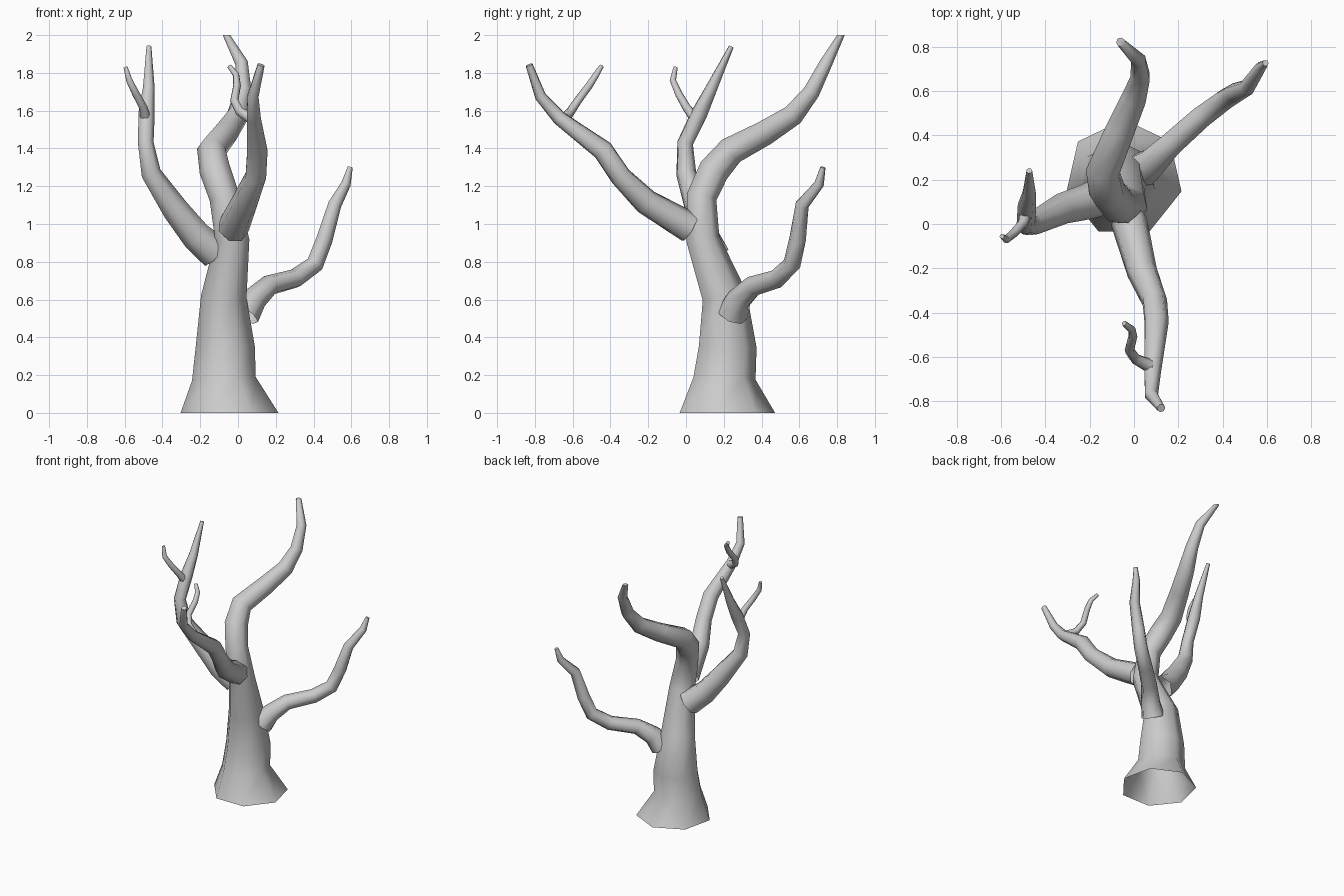
import bpy, bmesh, math
from mathutils import Vector

SIDES = 7


def limb(name, pts, start_dir=None, end_dir=None):
    """Tapered seven-sided tube through (x, y, z, radius) points, open root, flat tip."""
    P = [Vector(p[:3]) for p in pts]
    n = len(P)
    tans = []
    for i in range(n):
        a = (P[i] - P[i - 1]).normalized() if i else Vector()
        b = (P[i + 1] - P[i]).normalized() if i < n - 1 else Vector()
        tans.append((a + b).normalized())
    if start_dir:
        tans[0] = Vector(start_dir).normalized()
    if end_dir:
        tans[-1] = Vector(end_dir).normalized()

    bm = bmesh.new()
    ref = Vector((0, 1, 0)) if abs(tans[0].y) < 0.8 else Vector((0, 0, 1))
    rings = []
    for p, t, spec in zip(P, tans, pts):
        ref = (ref - t * ref.dot(t)).normalized()   # carry the frame along
        side = t.cross(ref)
        r = spec[3] * 1.03
        rings.append([bm.verts.new(p + r * (math.cos(k * math.tau / SIDES) * ref
                                            + math.sin(k * math.tau / SIDES) * side))
                      for k in range(SIDES)])
    for lo, hi in zip(rings, rings[1:]):
        for k in range(SIDES):
            j = (k + 1) % SIDES
            bm.faces.new((lo[k], lo[j], hi[j], hi[k]))
    bm.faces.new(rings[-1])
    me = bpy.data.meshes.new(name)
    bm.to_mesh(me)
    bm.free()
    ob = bpy.data.objects.new(name, me)
    bpy.context.collection.objects.link(ob)
    bpy.ops.object.select_all(action='DESELECT')
    ob.select_set(True)
    bpy.context.view_layer.objects.active = ob
    bpy.ops.object.shade_smooth_by_angle(angle=math.radians(62))
    return ob


# Trunk: flared foot, bending back into the tallest limb
limb("trunk", [
    (-.045, .206, 0, .258), (-.075, .195, .18, .168), (-.067, .213, .35, .156),
    (-.075, .198, .62, .12), (-.03, .085, .92, .09), (-.07, .08, 1.14, .08),
    (-.12, .145, 1.28, .082), (-.14, .24, 1.39, .075), (-.065, .42, 1.485, .066),
    (0, .57, 1.58, .057), (.03, .665, 1.7, .044), (.02, .74, 1.85, .034),
    (-.06, .82, 2.0, .02)], start_dir=(0, 0, 1), end_dir=(0, 0, 1))

# Right low branch
limb("right_branch", [
    (.035, .245, .52, .08), (.085, .28, .6, .066), (.165, .36, .675, .054),
    (.305, .485, .712, .05), (.405, .56, .785, .047), (.455, .59, .915, .044),
    (.51, .615, 1.1, .036), (.57, .705, 1.21, .026), (.593, .725, 1.3, .014)])

# Left branch and its twig
limb("left_branch", [
    (-.12, .135, .85, .09), (-.225, .095, .94, .08), (-.335, .065, 1.08, .07),
    (-.462, 0, 1.27, .053), (-.49, -.005, 1.43, .042), (-.485, .07, 1.585, .043),
    (-.473, .135, 1.72, .031), (-.472, .24, 1.94, .013)])
limb("left_twig", [
    (-.485, .06, 1.54, .03), (-.502, 0, 1.62, .022), (-.54, -.04, 1.69, .02),
    (-.575, -.07, 1.76, .017), (-.595, -.055, 1.83, .011)])

# Front branch and its twig
limb("front_branch", [
    (-.025, .02, .98, .082), (.035, -.21, 1.115, .068), (.092, -.345, 1.25, .056),
    (.1, -.44, 1.39, .055), (.082, -.67, 1.56, .038), (.078, -.77, 1.675, .03),
    (.122, -.83, 1.842, .019)])
limb("front_twig", [
    (.07, -.64, 1.56, .03), (.01, -.61, 1.595, .024), (-.02, -.57, 1.655, .022),
    (-.005, -.51, 1.735, .02), (-.01, -.475, 1.79, .017), (-.045, -.447, 1.835, .012)])
